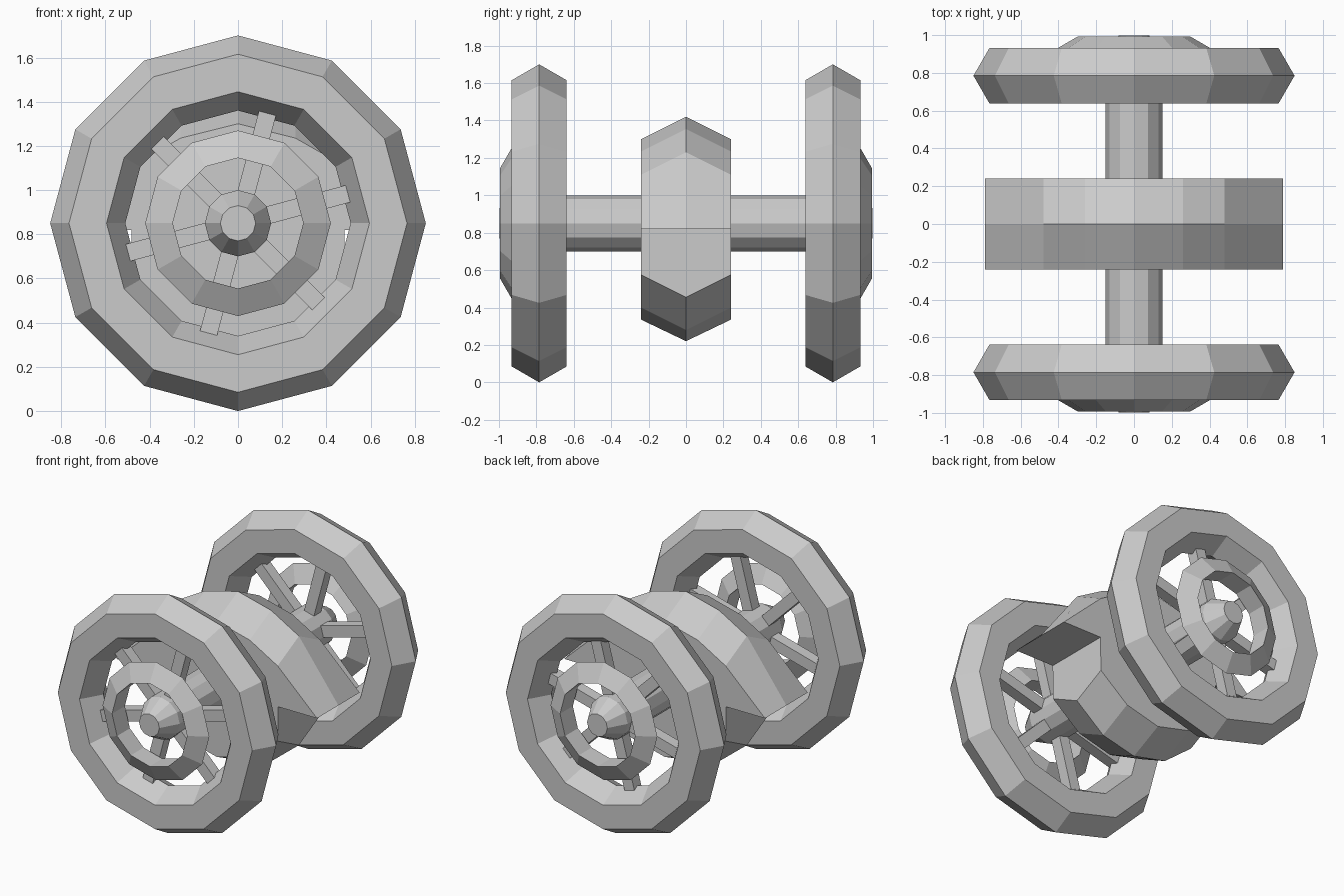
import bpy, bmesh
from math import sin, cos, pi, radians
from mathutils import Matrix

if "Cube" in bpy.data.objects:
    bpy.data.objects.remove(bpy.data.objects["Cube"])

AXLE_Z = 0.85
WHEEL_Y = 0.785


def finish(bm, name):
    bmesh.ops.recalc_face_normals(bm, faces=bm.faces)
    mesh = bpy.data.meshes.new(name)
    bm.to_mesh(mesh)
    bm.free()
    obj = bpy.data.objects.new(name, mesh)
    bpy.context.collection.objects.link(obj)
    return obj


def lathe(name, profile, closed, sides=12):
    """Turn (radius, y) points around the axle line."""
    bm = bmesh.new()
    rings = []
    for r, y in profile:
        rings.append([bm.verts.new((r * cos(2 * pi * i / sides), y,
                                    AXLE_Z + r * sin(2 * pi * i / sides)))
                      for i in range(sides)])
    pairs = list(zip(rings, rings[1:]))
    if closed:
        pairs.append((rings[-1], rings[0]))
    else:
        bm.faces.new(rings[0])
        bm.faces.new(rings[-1])
    for a, b in pairs:
        for i in range(sides):
            j = (i + 1) % sides
            bm.faces.new((a[i], a[j], b[j], b[i]))
    return finish(bm, name)


def ring(name, major, minor, y, segments, direction):
    pts = [(major + minor * cos(2 * pi * k / segments),
            y + direction * minor * sin(2 * pi * k / segments))
           for k in range(segments)]
    return lathe(name, pts, True)


# Axle with tapered hub tips
lathe("axle", [(0.08, -0.998), (0.15, -0.87), (0.15, 0.87), (0.08, 0.998)], False)

for side, label in ((-1, "front"), (1, "back")):
    # Wheel rim and the small outer guard ring
    ring(label + "_wheel_rim", 0.68, 0.17, side * WHEEL_Y, 6, side)
    ring(label + "_hub_ring", 0.337, 0.083, side * 0.922, 3, side)

    # Six square spokes
    bm = bmesh.new()
    for k in range(6):
        m = (Matrix.Translation((0, side * WHEEL_Y, AXLE_Z))
             @ Matrix.Rotation(-radians(15 + 60 * k), 4, 'Y')
             @ Matrix.Translation((0.31, 0, 0))
             @ Matrix.Diagonal((0.43, 0.08, 0.08, 1)))
        bmesh.ops.create_cube(bm, size=1, matrix=m)
    finish(bm, label + "_spokes")

# Central body: ridged drum with a flared hood; third value is the ridge lift
half = [(0.26, 1.235, 0.12), (0.48, 1.11, 0.12), (0.79, 0.82, 0),
        (0.483, 0.82, 0), (0.48, 0.575, -0.12), (0.26, 0.40, -0.12)]
outline = ([(0, 1.30, 0.12)] + half + [(0, 0.335, -0.115)]
           + [(-x, z, d) for x, z, d in reversed(half)])
bm = bmesh.new()
loops = [[bm.verts.new((x, y, z + d * lift)) for x, z, d in outline]
         for y, lift in ((-0.24, 0), (0, 1), (0.24, 0))]
n = len(outline)
for a, b in zip(loops, loops[1:]):
    for i in range(n):
        j = (i + 1) % n
        bm.faces.new((a[i], a[j], b[j], b[i]))
bm.faces.new(loops[0])
bm.faces.new(loops[2])
finish(bm, "central_body")
